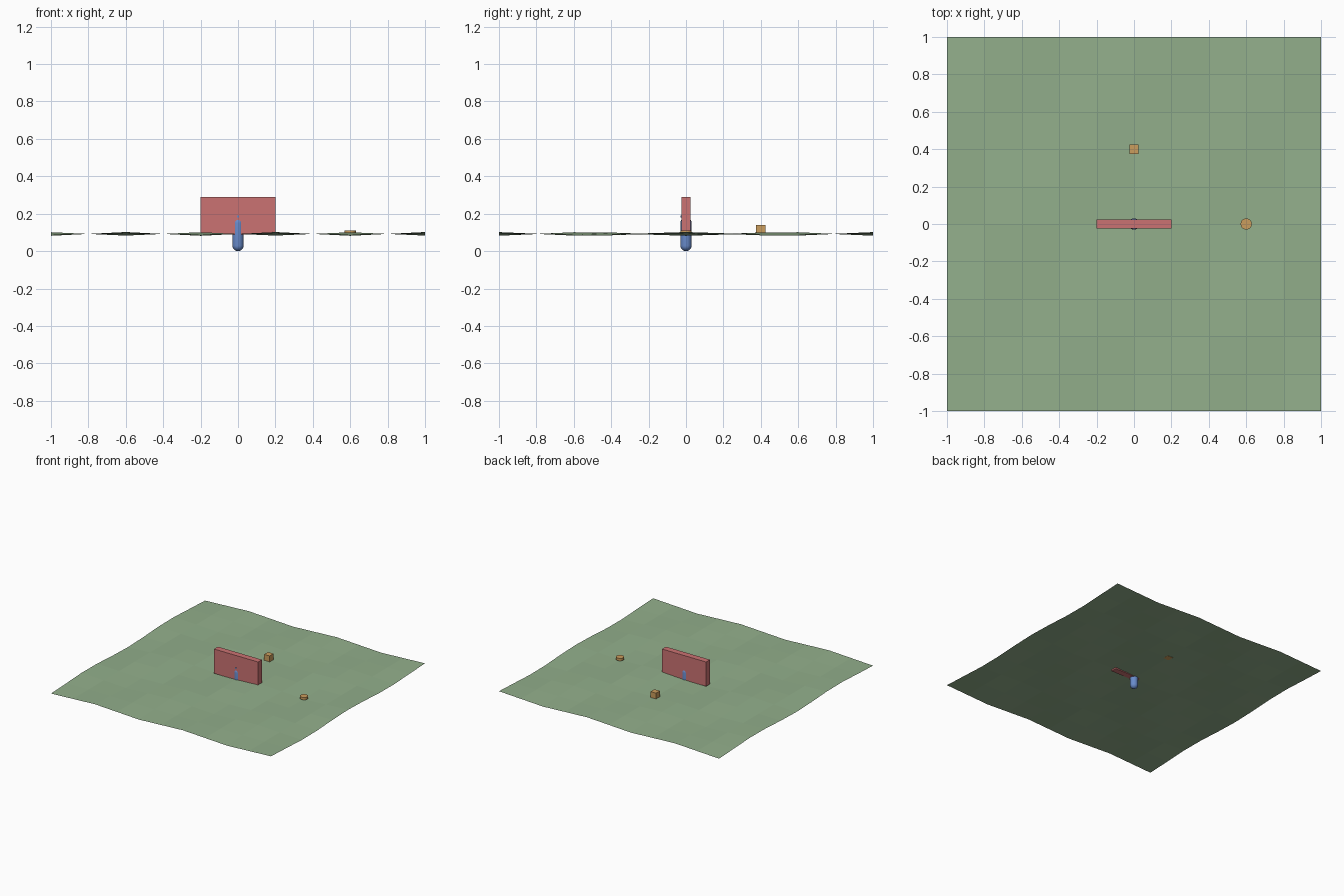
import bpy, bmesh, math

if "Cube" in bpy.data.objects:
    bpy.data.objects.remove(bpy.data.objects["Cube"])


def material(name, rgb):
    m = bpy.data.materials.new(name)
    m.diffuse_color = (*rgb, 1)
    m.use_nodes = True
    m.node_tree.nodes["Principled BSDF"].inputs["Base Color"].default_value = m.diffuse_color
    return m


GREEN = material("grass green", (0.29, 0.43, 0.26))
RED = material("wall red", (0.60, 0.17, 0.17))
BLUE = material("figure blue", (0.14, 0.26, 0.60))
ORANGE = material("crate orange", (0.60, 0.34, 0.11))
LEVEL = 0.09


def finish(name, mat):
    ob = bpy.context.object
    ob.name = name
    ob.data.materials.append(mat)
    return ob


def box(name, center, size, mat):
    bpy.ops.mesh.primitive_cube_add(size=1, location=center)
    ob = finish(name, mat)
    ob.scale = size
    return ob


# Gently rolling ground sheet
bpy.ops.mesh.primitive_grid_add(x_subdivisions=10, y_subdivisions=10, size=2,
                                location=(0, 0, LEVEL + 0.002))
ground = finish("ground", GREEN)
for v in ground.data.vertices:
    v.co.z = 0.01 * math.sin(7.85 * v.co.x) * math.cos(6 * v.co.y)

# Wall and the two small props
box("wall", (0, 0, LEVEL + 0.1), (0.4, 0.05, 0.2), RED)
box("crate", (0, 0.4, LEVEL + 0.025), (0.05, 0.05, 0.05), ORANGE)
bpy.ops.mesh.primitive_cylinder_add(vertices=24, radius=0.03, depth=0.02,
                                    location=(0.6, 0, LEVEL + 0.01))
finish("disc", ORANGE)
bpy.ops.object.shade_smooth_by_angle()

# Upright capsule through the ground and wall: a sphere split at its equator
R, HALF = 0.03, 0.09
bpy.ops.mesh.primitive_uv_sphere_add(segments=24, ring_count=12, radius=R,
                                     location=(0, 0, HALF))
capsule = finish("capsule_figure", BLUE)
bm = bmesh.new()
bm.from_mesh(capsule.data)
equator = [e for e in bm.edges if all(abs(v.co.z) < 1e-5 for v in e.verts)]
cap = [f for f in bm.faces if f.calc_center_median().z > 0]
bmesh.ops.split(bm, geom=cap)
for f in bm.faces:
    f.tag = f.calc_center_median().z > 0
top = {v for f in bm.faces if f.tag for v in f.verts}
for v in bm.verts:
    v.co.z += (HALF - R) * (1 if v in top else -1)
rims = [e for e in bm.edges if e.is_boundary]
bmesh.ops.bridge_loops(bm, edges=rims)
bmesh.ops.recalc_face_normals(bm, faces=bm.faces)
bm.to_mesh(capsule.data)
bm.free()
bpy.ops.object.shade_smooth_by_angle()

# Tiny marker on the front of the capsule's head
box("head_marker", (0, -0.024, 0.185), (0.01, 0.01, 0.01), BLUE)
